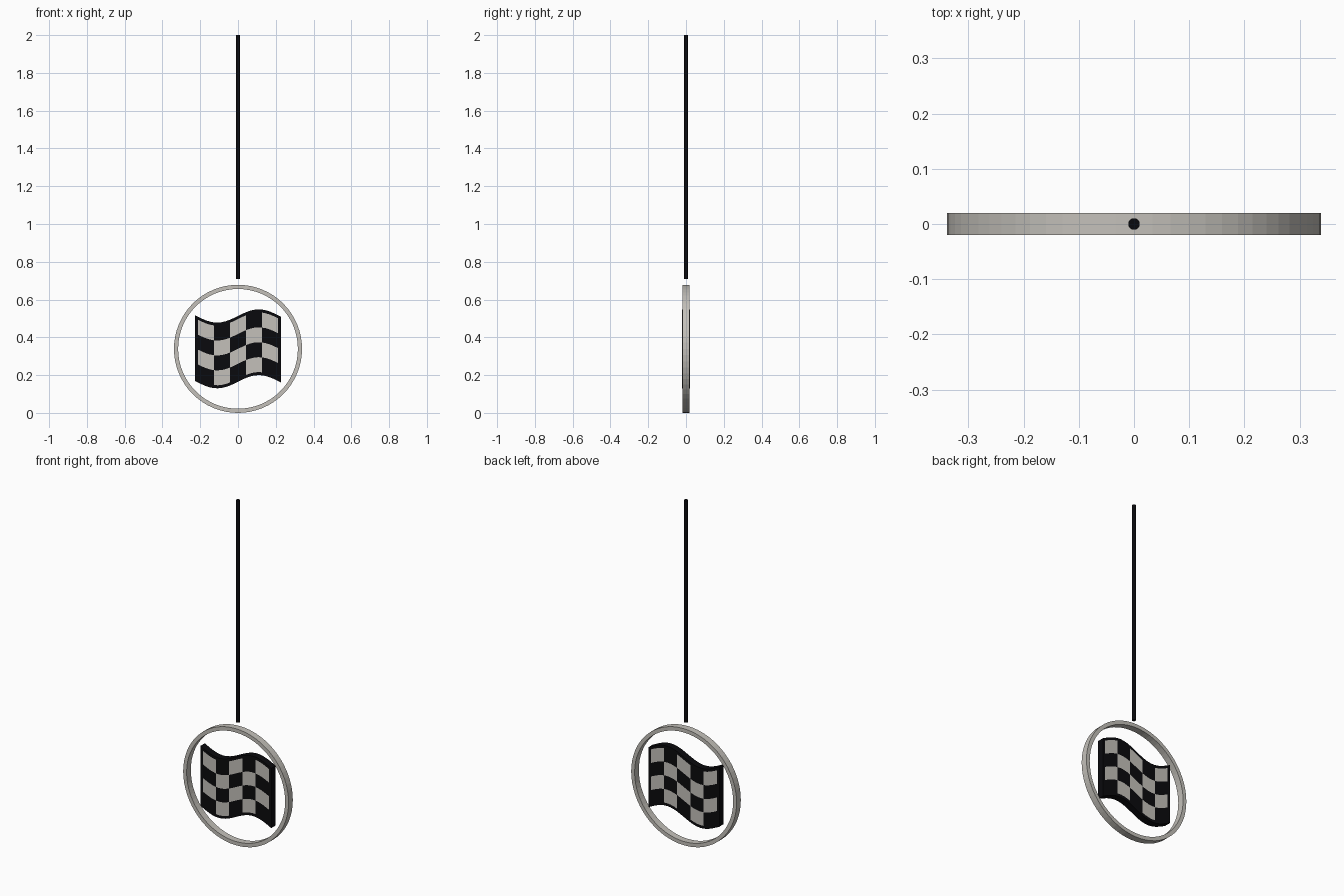
import bpy, bmesh, math

if "Cube" in bpy.data.objects:
    bpy.data.objects.remove(bpy.data.objects["Cube"])

CZ = 0.339       # height of the ring centre
DEPTH = 0.039    # depth of the ring


def material(name, rgb):
    m = bpy.data.materials.new(name)
    m.diffuse_color = (*rgb, 1)
    m.use_nodes = True
    m.node_tree.nodes["Principled BSDF"].inputs["Base Color"].default_value = m.diffuse_color
    return m


black = material("black", (0.003, 0.003, 0.004))
silver = material("warm silver", (0.55, 0.53, 0.49))


def make_object(name, bm, mats):
    bmesh.ops.recalc_face_normals(bm, faces=bm.faces)
    mesh = bpy.data.meshes.new(name)
    bm.to_mesh(mesh)
    bm.free()
    ob = bpy.data.objects.new(name, mesh)
    bpy.context.collection.objects.link(ob)
    for m in mats:
        mesh.materials.append(m)
    return ob


# Ring: rectangular section swept round the y axis
bm = bmesh.new()
SEG, R_OUT, R_IN = 64, 0.339, 0.317
section = [(R_OUT, -DEPTH / 2), (R_OUT, DEPTH / 2), (R_IN, DEPTH / 2), (R_IN, -DEPTH / 2)]
loops = []
for i in range(SEG):
    a = math.tau * i / SEG
    loops.append([bm.verts.new((r * math.cos(a), y, CZ + r * math.sin(a))) for r, y in section])
for i in range(SEG):
    p, q = loops[i], loops[(i + 1) % SEG]
    for k in range(4):
        n = (k + 1) % 4
        bm.faces.new((p[k], p[n], q[n], q[k]))
make_object("ring", bm, [silver])

# Flag: waving chequered sheet with a narrow black border, thickened
COLS, ROWS, SUB = 5, 4, 4
HALF_W, HALF_H, BORDER = 0.228, 0.174, 0.016
cell_w = 2 * (HALF_W - BORDER) / COLS
cell_h = 2 * (HALF_H - BORDER) / ROWS
xs = [-HALF_W] + [-HALF_W + BORDER + cell_w * i / SUB for i in range(COLS * SUB + 1)] + [HALF_W]
zs = [-HALF_H] + [-HALF_H + BORDER + cell_h * j for j in range(ROWS + 1)] + [HALF_H]


def wave(x):
    return 0.035 * math.sin(math.pi * x / 0.22)


bm = bmesh.new()
grid = [[bm.verts.new((x, 0, CZ + z + wave(x))) for z in zs] for x in xs]
for i in range(len(xs) - 1):
    for j in range(len(zs) - 1):
        f = bm.faces.new((grid[i][j], grid[i + 1][j], grid[i + 1][j + 1], grid[i][j + 1]))
        inside = 0 < i < len(xs) - 2 and 0 < j < len(zs) - 2
        col, row = (i - 1) // SUB, j - 1
        f.material_index = int(inside and (col + row) % 2 == 1)
flag = make_object("flag", bm, [black, silver])
thick = flag.modifiers.new("thickness", 'SOLIDIFY')
thick.thickness = DEPTH + 0.001
thick.offset = 0

# Hanging rod
bm = bmesh.new()
bmesh.ops.create_cone(bm, cap_ends=True, segments=16, radius1=0.0105, radius2=0.0105, depth=1.29)
bmesh.ops.translate(bm, verts=bm.verts, vec=(0, 0, 1.355))
make_object("hanging_rod", bm, [black])
